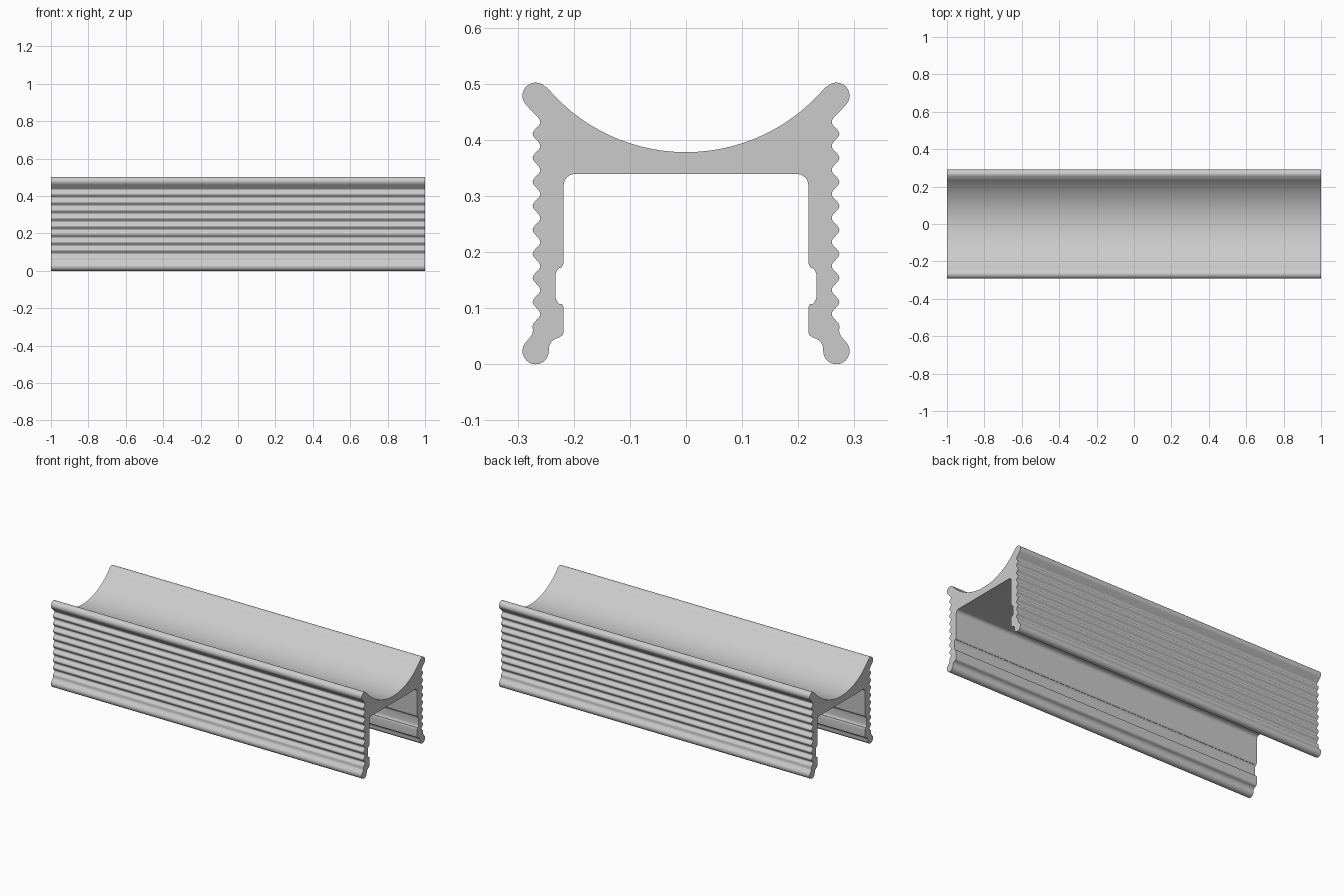
import bpy
import bmesh
import math

cube = bpy.data.objects.get("Cube")
if cube:
    bpy.data.objects.remove(cube, do_unlink=True)

LENGTH = 2.0
BEAD_R = 0.0235


def arc(cy, cz, r, start, end, steps):
    """Points on an arc in the YZ plane, angles in degrees."""
    angles = [math.radians(start + (end - start) * i / steps) for i in range(steps + 1)]
    return [(cy + r * math.cos(a), cz + r * math.sin(a)) for a in angles]


def half_profile():
    # Concave cradle, from the centre outwards
    pts = arc(0, 0.702, 0.324, -90, -40, 14)
    # Upper rounded rim
    pts += arc(0.268, 0.4785, BEAD_R, 136, -45, 16)
    # Rippled grip on the outer wall
    pitch, top_valley, steps = 0.0428, 0.432, 12
    for i in range(-3, 8 * steps + 7):
        wave = math.cos(2 * math.pi * i / steps)
        pts.append((0.2665 - 0.0068 * wave, top_valley - pitch * i / steps))
    # Plain band above the foot
    pts += [(0.273, 0.059), (0.2742, 0.054), (0.277, 0.049)]
    # Rounded foot
    pts += arc(0.268, BEAD_R, BEAD_R, 45, -180, 20)
    # Inner step above the foot
    pts += arc(0.2235, 0.0265, 0.021, 10, 78, 5)
    pts += arc(0.2285, 0.0585, 0.0105, 230, 180, 4)
    # Shallow groove inside the wall
    pts += arc(0.2285, 0.0995, 0.0105, 180, 130, 4)
    pts += arc(0.213, 0.122, 0.0195, -48, 0, 4)
    pts += arc(0.213, 0.157, 0.0195, 0, 48, 4)
    pts += arc(0.2345, 0.1835, 0.0165, 230, 180, 4)
    # Filleted corner under the deck
    pts += arc(0.198, 0.319, 0.02, 0, 90, 8)
    return pts


# Mirror the half section into a closed outline
right = half_profile()
left = [(-y, z) for y, z in reversed(right) if abs(y) > 1e-6]
outline = right + left

# Extrude the section along its length
bm = bmesh.new()
cap = bm.faces.new([bm.verts.new((-LENGTH / 2, y, z)) for y, z in outline])
result = bmesh.ops.extrude_face_region(bm, geom=[cap], use_keep_orig=True)
moved = [v for v in result["geom"] if isinstance(v, bmesh.types.BMVert)]
bmesh.ops.translate(bm, verts=moved, vec=(LENGTH, 0, 0))
bmesh.ops.recalc_face_normals(bm, faces=bm.faces)
mesh = bpy.data.meshes.new("extruded_rail")
bm.to_mesh(mesh)
bm.free()

rail = bpy.data.objects.new("extruded_rail", mesh)
bpy.context.collection.objects.link(rail)

# Plain grey finish
grey = bpy.data.materials.new("light_grey")
grey.use_nodes = True
colour = (0.6, 0.6, 0.6, 1)
grey.diffuse_color = colour
grey.node_tree.nodes["Principled BSDF"].inputs["Base Color"].default_value = colour
mesh.materials.append(grey)

bpy.ops.object.select_all(action="DESELECT")
rail.select_set(True)
bpy.context.view_layer.objects.active = rail
bpy.ops.object.shade_smooth_by_angle(angle=math.radians(40))
